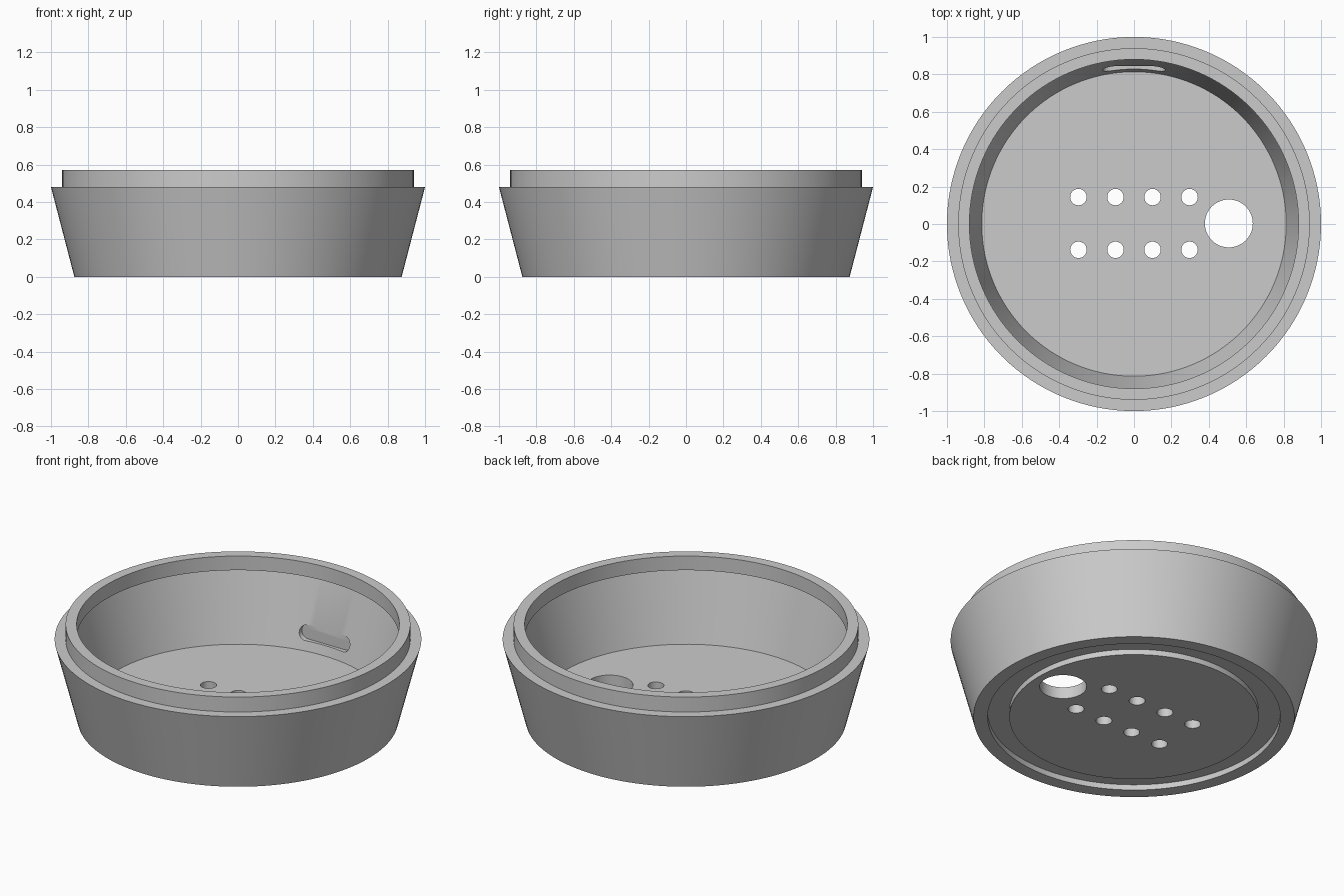
import bpy, bmesh, math
from mathutils import Matrix, Vector

if "Cube" in bpy.data.objects:
    bpy.data.objects.remove(bpy.data.objects["Cube"], do_unlink=True)

SEGMENTS = 128
FLOOR = 0.07

grey = bpy.data.materials.new("plain_grey")
grey.use_nodes = True
colour = (0.6, 0.6, 0.6, 1)
grey.diffuse_color = colour
grey.node_tree.nodes["Principled BSDF"].inputs["Base Color"].default_value = colour


def make_object(name, bm):
    bmesh.ops.recalc_face_normals(bm, faces=bm.faces)
    mesh = bpy.data.meshes.new(name)
    bm.to_mesh(mesh)
    bm.free()
    mesh.materials.append(grey)
    obj = bpy.data.objects.new(name, mesh)
    bpy.context.collection.objects.link(obj)
    return obj


def lathe(name, profile):
    """Revolve a (radius, height) profile about the z axis."""
    bm = bmesh.new()
    verts = [bm.verts.new((r, 0, z)) for r, z in profile]
    edges = [bm.edges.new(pair) for pair in zip(verts, verts[1:])]
    bmesh.ops.spin(bm, geom=verts + edges, cent=(0, 0, 0), axis=(0, 0, 1),
                   angle=math.tau, steps=SEGMENTS, use_merge=True)
    bmesh.ops.remove_doubles(bm, verts=bm.verts, dist=1e-5)
    return make_object(name, bm)


def add_hole(bm, x, y, radius, sides):
    bmesh.ops.create_cone(bm, cap_ends=True, segments=sides, radius1=radius,
                          radius2=radius, depth=0.3,
                          matrix=Matrix.Translation((x, y, 0)))


def add_slot(bm, half_length, half_height, z, y_start, y_end):
    """Rounded slot shape, extruded along y."""
    ring = []
    steps = 12
    for side in (1, -1):
        for i in range(steps + 1):
            a = math.pi * (i / steps - 0.5)
            x = half_length - half_height + half_height * math.cos(a)
            ring.append((side * x, y_start, z + side * half_height * math.sin(a)))
    face = bm.faces.new([bm.verts.new(p) for p in ring])
    out = bmesh.ops.extrude_face_region(bm, geom=[face])
    moved = [v for v in out["geom"] if isinstance(v, bmesh.types.BMVert)]
    bmesh.ops.translate(bm, verts=moved, vec=Vector((0, y_end - y_start, 0)))


# Flared dish: grooved underside, sloping wall, stepped lip, hollow inside
dish = lathe("round_dish", [
    (0, 0), (0.68, 0), (0.68, 0.033), (0.798, 0.033), (0.798, 0),
    (0.875, 0), (1, 0.48), (0.94, 0.48), (0.94, 0.57), (0.88, 0.57),
    (0.88, 0.485), (0.922, 0.485), (0.814, FLOOR), (0, FLOOR)])

# Cutters: two rows of small holes, one large hole, shallow slot in back wall
bm = bmesh.new()
for row in (-1, 1):
    for column in range(4):
        add_hole(bm, -0.297 + 0.198 * column, 0.003 + 0.141 * row, 0.044, 32)
add_hole(bm, 0.507, 0.003, 0.128, 64)
add_slot(bm, 0.168, 0.043, 0.168, 0.7, 0.846)
cutter = make_object("hole_cutter", bm)
cutter.hide_render = True

cut = dish.modifiers.new("holes", 'BOOLEAN')
cut.operation = 'DIFFERENCE'
cut.solver = 'EXACT'
cut.object = cutter

bpy.ops.object.select_all(action='DESELECT')
bpy.context.view_layer.objects.active = dish
dish.select_set(True)
bpy.ops.object.modifier_apply(modifier=cut.name)
bpy.data.objects.remove(cutter, do_unlink=True)
bpy.ops.object.shade_smooth_by_angle(angle=math.radians(30))
